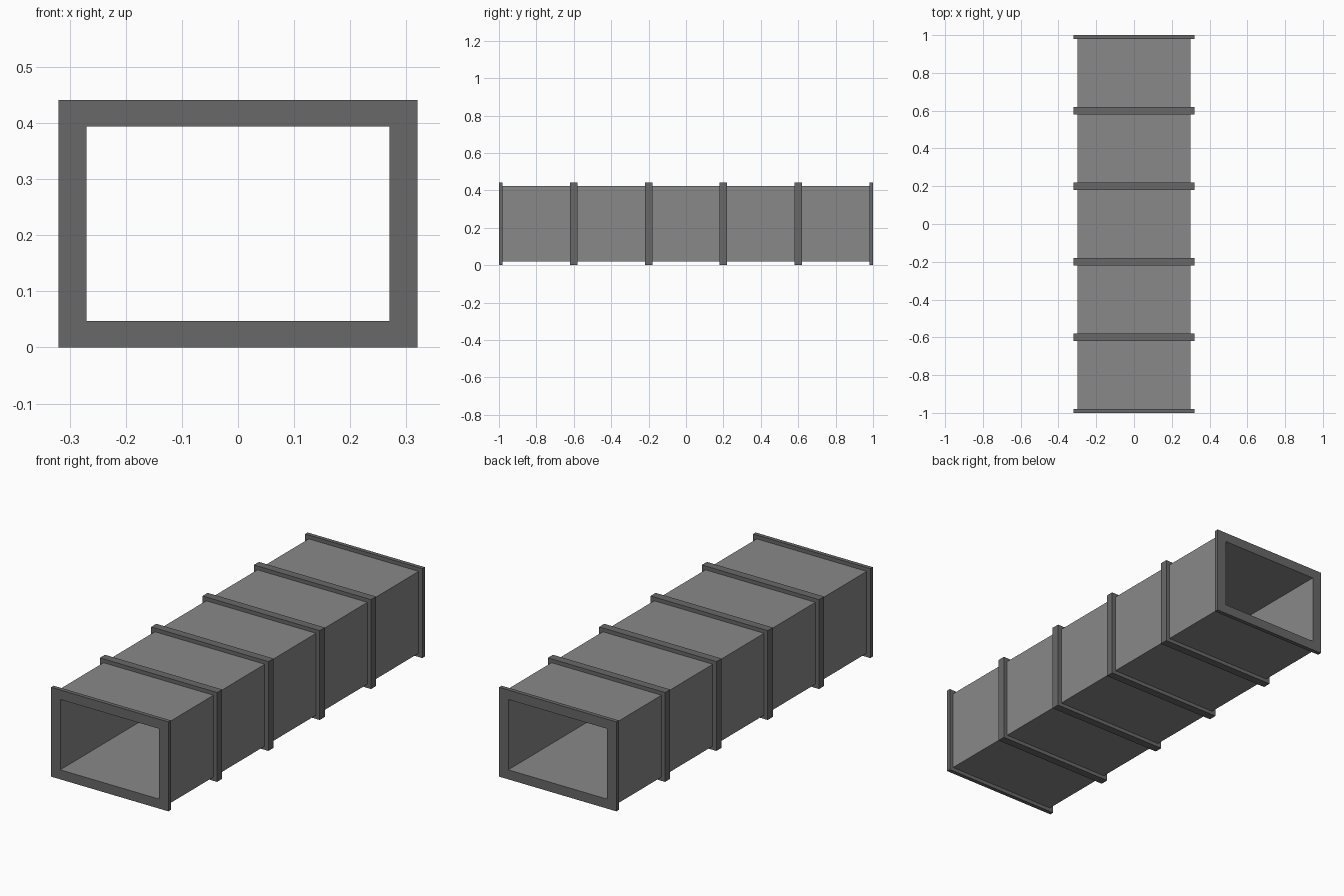
import bpy, bmesh

if "Cube" in bpy.data.objects:
    bpy.data.objects.remove(bpy.data.objects["Cube"])

SEGMENTS = 5
LENGTH = 2.0 / SEGMENTS
FLANGE = 0.02            # flange thickness along the duct
MID_Z = 0.2205
INNER = (0.27, 0.1735)   # half width, half height
WALL = (0.30, 0.202)
RIM = (0.32, 0.2205)


def grey(name, value):
    mat = bpy.data.materials.new(name)
    mat.diffuse_color = (value, value, value, 1)
    mat.use_nodes = True
    mat.node_tree.nodes["Principled BSDF"].inputs["Base Color"].default_value = mat.diffuse_color
    return mat


def ring(bm, size, y):
    w, h = size
    return [bm.verts.new((x, y, MID_Z + z))
            for x, z in ((-w, -h), (w, -h), (w, h), (-w, h))]


def duct_section(name, y0, materials):
    # Closed loop of rectangles: outside profile with end flanges, then the bore
    y1 = y0 + LENGTH
    profile = [(INNER, y0), (RIM, y0), (RIM, y0 + FLANGE), (WALL, y0 + FLANGE),
               (WALL, y1 - FLANGE), (RIM, y1 - FLANGE), (RIM, y1), (INNER, y1)]
    bm = bmesh.new()
    rings = [ring(bm, size, y) for size, y in profile]
    for k, (a, b) in enumerate(zip(rings, rings[1:] + rings[:1])):
        for i in range(4):
            j = (i + 1) % 4
            face = bm.faces.new((a[i], a[j], b[j], b[i]))
            face.material_index = 0 if k in (3, 7) else 1  # wall and bore / flange
    bmesh.ops.recalc_face_normals(bm, faces=bm.faces)
    mesh = bpy.data.meshes.new(name)
    bm.to_mesh(mesh)
    bm.free()
    for mat in materials:
        mesh.materials.append(mat)
    obj = bpy.data.objects.new(name, mesh)
    bpy.context.collection.objects.link(obj)
    return obj


# One flanged section, repeated end to end
duct = duct_section("flanged_duct", -1.0,
                    [grey("sheet_metal", 0.246), grey("flange_metal", 0.138)])
array = duct.modifiers.new("sections", 'ARRAY')
array.count = SEGMENTS
array.use_relative_offset = False
array.use_constant_offset = True
array.constant_offset_displace = (0, LENGTH, 0)
